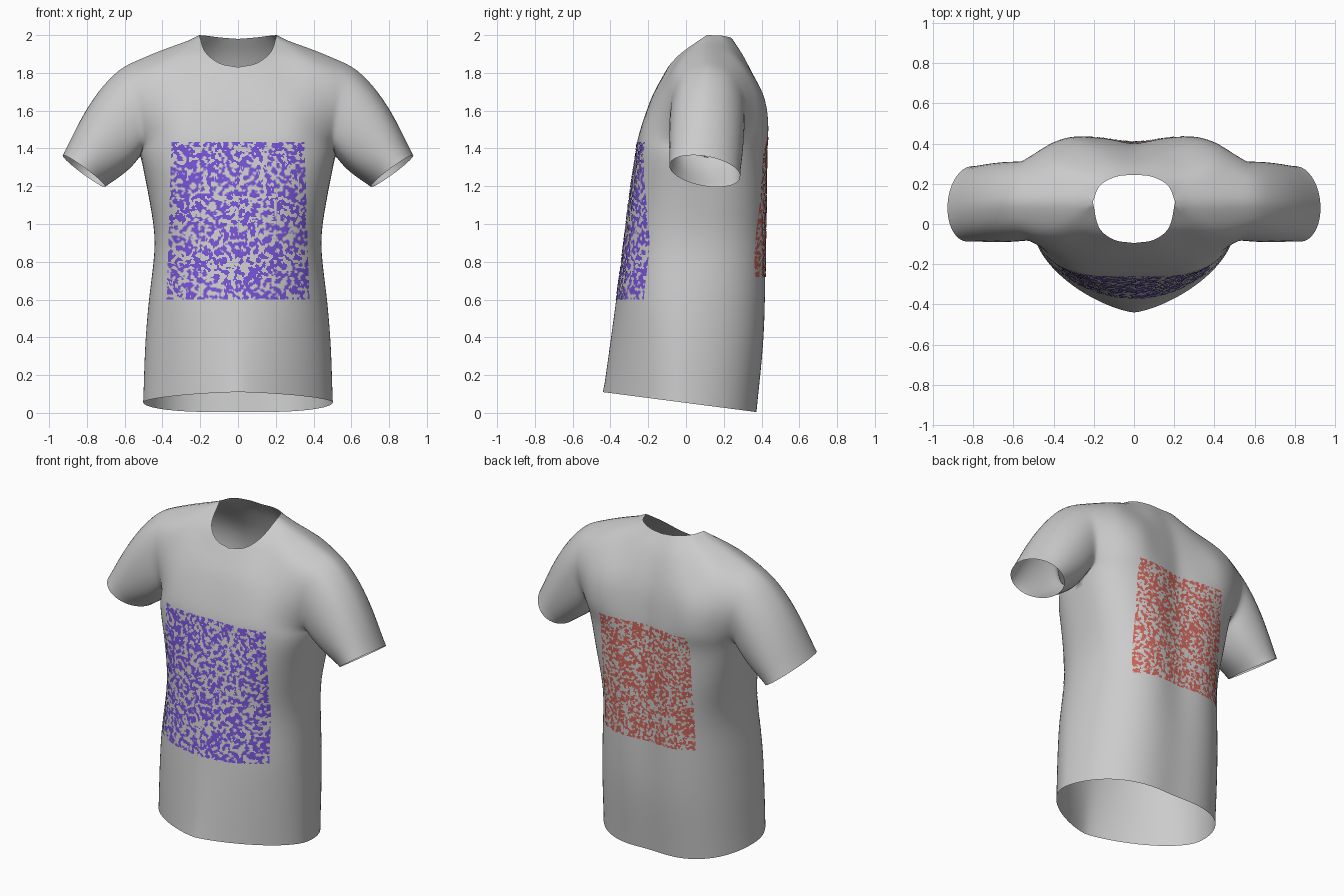
import bpy, bmesh, math
from mathutils import Vector, noise
from mathutils.bvhtree import BVHTree

if "Cube" in bpy.data.objects:
    bpy.data.objects.remove(bpy.data.objects["Cube"])

N = 30      # columns in each quarter of the torso
SEG = 5     # rows between two control rows


def spline(pts, n):
    """Catmull-Rom through pts, n steps per span."""
    p = [Vector(q) for q in pts]
    p = [2 * p[0] - p[1]] + p + [2 * p[-1] - p[-2]]
    out = []
    for i in range(1, len(p) - 2):
        a, b, c, d = p[i - 1:i + 3]
        for k in range(n):
            t = k / n
            out.append(0.5 * (2 * b + (c - a) * t + (2 * a - 5 * b + 4 * c - d) * t * t
                              + (3 * b - a - 3 * c + d) * t ** 3))
    return out + [p[-2]]


def broken(pts, at, n):
    """Spline with a sharp corner at one control point."""
    return spline(pts[:at + 1], n)[:-1] + spline(pts[at:], n)


# Torso levels: height, half width, side y, front y, front p, front e, back y, back e, spine dip
LEVELS = [
    (0.053, 0.502, -0.02, -0.440, 1.40, 0.56, 0.380, 0.52, 0.010),
    (0.350, 0.492, -0.01, -0.405, 1.60, 0.52, 0.416, 0.52, 0.012),
    (0.600, 0.472, 0.01, -0.370, 1.90, 0.46, 0.430, 0.50, 0.020),
    (0.900, 0.440, 0.05, -0.330, 2.30, 0.42, 0.437, 0.44, 0.030),
    (1.150, 0.474, 0.10, -0.300, 2.80, 0.40, 0.440, 0.42, 0.035),
    (1.360, 0.515, 0.12, -0.268, 3.30, 0.37, 0.440, 0.42, 0.040),
]


def level_row(lv, front):
    z, w, ys, yf, p, e, yb, eb, dip = lv
    row = []
    for i in range(N + 1):
        u = min(1, math.sin(math.pi / 2 * i / N))
        if front:
            y = ys + (yf - ys) * max(0, 1 - u ** p) ** e
        else:
            y = ys + (yb - ys) * max(0, 1 - u ** 3) ** eb - dip * math.exp(-(u * w / 0.13) ** 2)
        row.append(Vector((u * w, y, z - 0.13 * y if z < 0.1 else z)))   # sloping hem
    return row


# Chest and upper back, from centre to armhole; last row is neckline plus shoulder seam
SHOULDER = [(0.205, 0.11, 2.0), (0.41, 0.11, 1.927), (0.60, 0.11, 1.845)]
FRONT = [
    [(0, -.25, 1.47), (.15, -.25, 1.47), (.29, -.232, 1.48), (.39, -.18, 1.48), (.46, -.115, 1.46), (.505, -.05, 1.43)],
    [(0, -.187, 1.66), (.15, -.18, 1.67), (.28, -.16, 1.68), (.39, -.13, 1.68), (.48, -.10, 1.66), (.535, -.08, 1.63)],
    [(0, -.125, 1.78), (.13, -.11, 1.795), (.24, -.05, 1.86), (.36, -.04, 1.86), (.47, -.04, 1.82), (.58, -.02, 1.78)],
    [(0, -.095, 1.83), (.10, -.078, 1.852), (.174, -.017, 1.912)] + SHOULDER]
BACK = [
    [(0, .395, 1.50), (.15, .425, 1.50), (.29, .437, 1.50), (.40, .405, 1.50), (.48, .34, 1.48), (.525, .27, 1.44)],
    [(0, .375, 1.68), (.15, .395, 1.69), (.29, .41, 1.69), (.41, .385, 1.69), (.50, .345, 1.67), (.57, .31, 1.64)],
    [(0, .31, 1.87), (.13, .315, 1.87), (.25, .29, 1.88), (.37, .28, 1.87), (.48, .265, 1.83), (.59, .235, 1.79)],
    [(0, .245, 1.98), (.09, .235, 1.987), (.17, .19, 1.997)] + SHOULDER]


def panel(upper, front):
    rows = [level_row(lv, front) for lv in LEVELS]
    rows += [spline(r, N // 5) for r in upper[:-1]] + [broken(upper[-1], 3, N // 5)]
    cols = []
    for i in range(N + 1):
        pts = [r[i] for r in rows]
        cols.append(broken(pts, len(LEVELS) - 1, SEG) if i == N else spline(pts, SEG))
    return cols


def add_grid(bm, lines):
    """Skin a grid of points on both sides of the body."""
    for s in (1, -1):
        vs = [[bm.verts.new((s * p.x, p.y, p.z)) for p in line] for line in lines]
        for a, b in zip(vs, vs[1:]):
            for k in range(len(a) - 1):
                q = (a[k], a[k + 1], b[k + 1], b[k])
                bm.faces.new(q if s > 0 else q[::-1])


def make_object(name, bm):
    me = bpy.data.meshes.new(name)
    bm.to_mesh(me)
    ob = bpy.data.objects.new(name, me)
    bpy.context.collection.objects.link(ob)
    for f in me.polygons:
        f.use_smooth = True
    return ob


# Shirt: front panel, back panel and sleeves in one open skin
bm = bmesh.new()
front, back = panel(FRONT, True), panel(BACK, False)
add_grid(bm, front)
add_grid(bm, back)

# Sleeves run from the armhole edge to the tilted oval cuff
start = (len(LEVELS) - 1) * SEG
arm_f, arm_b = front[N][start:], back[N][start:]
hole = arm_f + arm_b[-2::-1]


def arc_fractions(edge):
    d = [0]
    for a, b in zip(edge, edge[1:]):
        d.append(d[-1] + (b - a).length)
    return [x / d[-1] for x in d]


fr = arc_fractions(arm_f) + [2 - x for x in arc_fractions(arm_b)[-2::-1]]
rings = []
for j in range(15):
    s = j / 14
    ring = []
    for h, f in zip(hole, fr):
        a = math.pi * f
        up, side = -math.cos(a), -math.sin(a)
        cuff = Vector((0.815 + 0.113 * up, 0.10 + 0.187 * side - 0.02 * up,
                       1.28 + 0.082 * up - 0.02 * side))
        lift = 0.028 if up > 0 else 0.012
        bulge = Vector((lift * up, 0.008 * side, lift * up)) * math.sin(math.pi * s ** 0.8)
        ring.append(h.lerp(cuff, s) + bulge)
    rings.append(ring)
add_grid(bm, rings)
bmesh.ops.remove_doubles(bm, verts=bm.verts, dist=0.0006)
bmesh.ops.recalc_face_normals(bm, faces=bm.faces)

# Relax the seams so the cloth flows over the shoulder and underarm
inner = [v for v in bm.verts if not v.is_boundary]
for _ in range(4):
    bmesh.ops.smooth_vert(bm, verts=inner, factor=0.5,
                          use_axis_x=True, use_axis_y=True, use_axis_z=True)
shirt = make_object("shirt", bm)
tree = BVHTree.FromBMesh(bm)


# Speckled prints: small cells kept by noise and laid on the cloth
def speckled_print(name, side, z0, z1, w0, w1, scale, color):
    pb = bmesh.new()
    nx, nz = 140, 155
    verts = {}

    def vert(i, k):
        if (i, k) not in verts:
            z = z0 + (z1 - z0) * k / nz
            x = (2 * i / nx - 1) * (w0 + (w1 - w0) * k / nz)
            hit = tree.ray_cast(Vector((x, 2 * side, z)), Vector((0, -side, 0)))[0]
            verts[i, k] = pb.verts.new((x, hit.y + 0.003 * side, z))
        return verts[i, k]

    for i in range(nx):
        for k in range(nz):
            p = Vector((i / nx * 2 * w0 * scale, k / nz * (z1 - z0) * scale, 3.3 * side))
            if noise.noise(p) + 0.4 * noise.noise(p * 2.1) > -0.03:
                q = [vert(i, k), vert(i + 1, k), vert(i + 1, k + 1), vert(i, k + 1)]
                pb.faces.new(q if side < 0 else q[::-1])
    ob = make_object(name, pb)
    mat = bpy.data.materials.new(name + "_ink")
    mat.diffuse_color = color
    mat.use_nodes = True
    mat.node_tree.nodes["Principled BSDF"].inputs["Base Color"].default_value = mat.diffuse_color
    ob.data.materials.append(mat)


speckled_print("front_print", -1, 0.60, 1.435, 0.378, 0.352, 47, (0.18, 0.085, 0.66, 1))
speckled_print("back_print", 1, 0.72, 1.46, 0.32, 0.315, 56, (0.60, 0.13, 0.10, 1))
